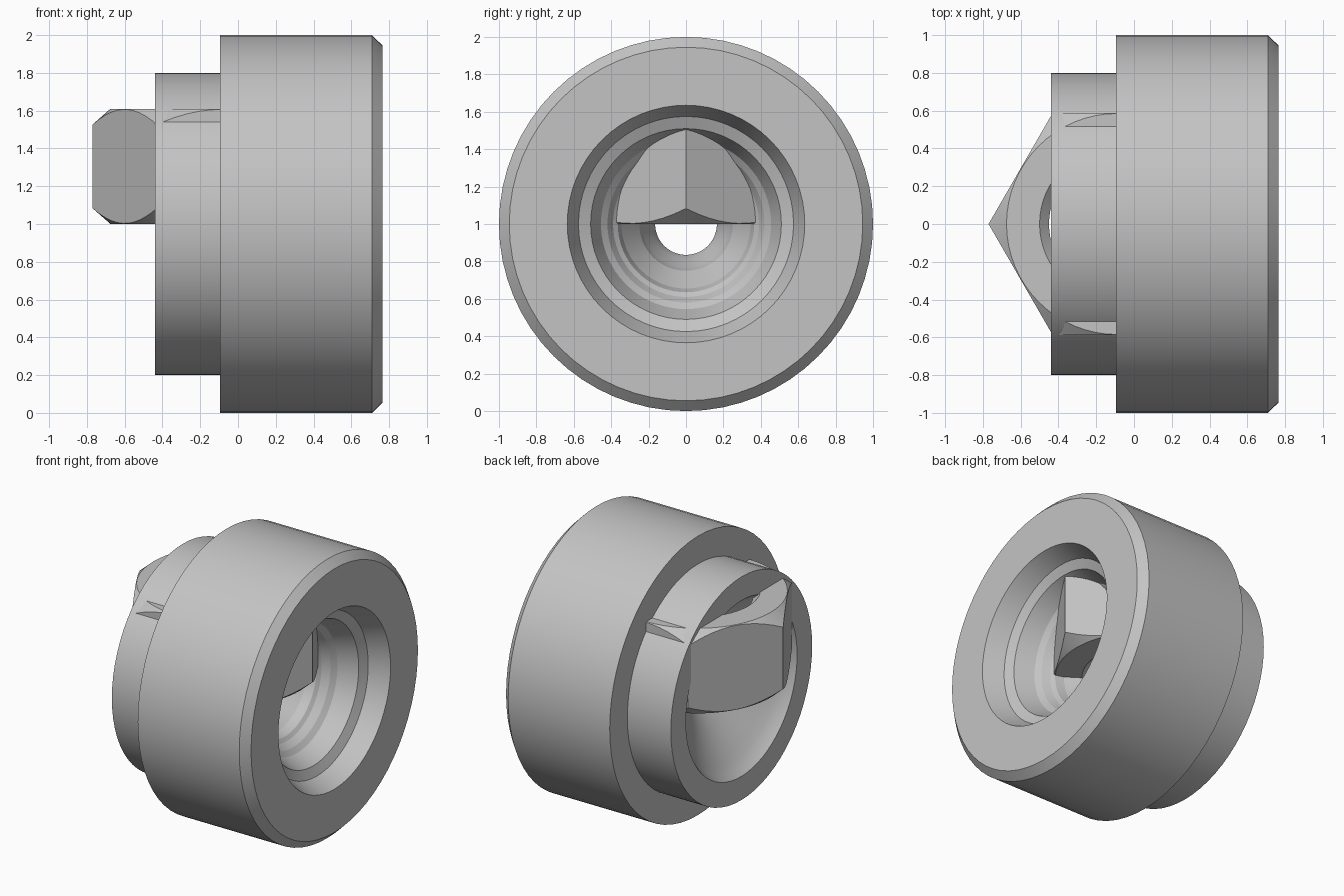
import bpy, bmesh, math
from mathutils import Matrix

cube = bpy.data.objects.get("Cube")
if cube:
    bpy.data.objects.remove(cube, do_unlink=True)

# Single matte grey
grey = bpy.data.materials.new("light_grey")
grey.use_nodes = True
colour = (0.55, 0.55, 0.55, 1)
grey.diffuse_color = colour
grey.node_tree.nodes["Principled BSDF"].inputs["Base Color"].default_value = colour


def finish(bm, name):
    bmesh.ops.recalc_face_normals(bm, faces=bm.faces)
    mesh = bpy.data.meshes.new(name)
    bm.to_mesh(mesh)
    bm.free()
    mesh.materials.append(grey)
    obj = bpy.data.objects.new(name, mesh)
    bpy.context.collection.objects.link(obj)
    return obj


def lathe(name, profile, matrix, steps=64):
    """Spin a closed (radius, height) profile around z, then place it."""
    bm = bmesh.new()
    verts = [bm.verts.new((r, 0, h)) for r, h in profile]
    edges = [bm.edges.new((v, verts[i - 1])) for i, v in enumerate(verts)]
    bmesh.ops.spin(bm, geom=verts + edges, cent=(0, 0, 0), axis=(0, 0, 1),
                   angle=math.tau, steps=steps)
    bmesh.ops.remove_doubles(bm, verts=bm.verts, dist=0.0005)
    bmesh.ops.transform(bm, matrix=matrix, verts=bm.verts)
    return finish(bm, name)


def select_only(obj):
    bpy.ops.object.select_all(action='DESELECT')
    obj.select_set(True)
    bpy.context.view_layer.objects.active = obj


# Round body: chamfered drum, narrower collar and a stepped funnel bore
outside = [(0.8, -0.44), (0.8, -0.095), (1, -0.095), (1, 0.71), (0.945, 0.765)]
bore = [(0.635, 0.765), (0.575, 0.63), (0.51, 0.6), (0.455, 0.47), (0.42, 0.44),
        (0.39, 0.39), (0.365, 0.37), (0.345, 0.31), (0.25, 0.17), (0.23, 0.1),
        (0.19, 0.03), (0.165, -0.06), (0.165, -0.1), (0.3, -0.2), (0.5, -0.32),
        (0.55, -0.36), (0.59, -0.39), (0.63, -0.44)]
along_x = Matrix.Translation((0, 0, 1)) @ Matrix.Rotation(math.pi / 2, 4, 'Y')
body = lathe("stepped_body", outside + bore, along_x)

# Hexagonal nut with corners pointing along x
centre_x = -0.09
bm = bmesh.new()
bmesh.ops.create_cone(bm, cap_ends=True, segments=6, radius1=0.68, radius2=0.68, depth=0.8)
corner = max(bm.verts, key=lambda v: v.co.x)
turn = Matrix.Rotation(-math.atan2(corner.co.y, corner.co.x), 4, 'Z')
bmesh.ops.transform(bm, matrix=Matrix.Translation((centre_x, 0, 1.305)) @ turn, verts=bm.verts)
nut = finish(bm, "hex_nut")

# Conical chamfers and countersunk hole of the nut
blank = lathe("nut_chamfer_cutter",
              [(0.41, 1.61), (0.585, 1.61), (0.72, 1.492), (0.72, 1.118),
               (0.585, 1), (0.41, 1), (0.36, 1.05), (0.36, 1.56)],
              Matrix.Translation((centre_x, 0, 0)))
blank.hide_render = True
cut = nut.modifiers.new("chamfer", 'BOOLEAN')
cut.operation = 'INTERSECT'
cut.solver = 'EXACT'
cut.object = blank
select_only(nut)
bpy.ops.object.modifier_apply(modifier=cut.name)
bpy.data.objects.remove(blank, do_unlink=True)

# Smooth curved walls, crisp edges
for obj, limit in ((body, 15), (nut, 20)):
    select_only(obj)
    bpy.ops.object.shade_smooth_by_angle(angle=math.radians(limit))
